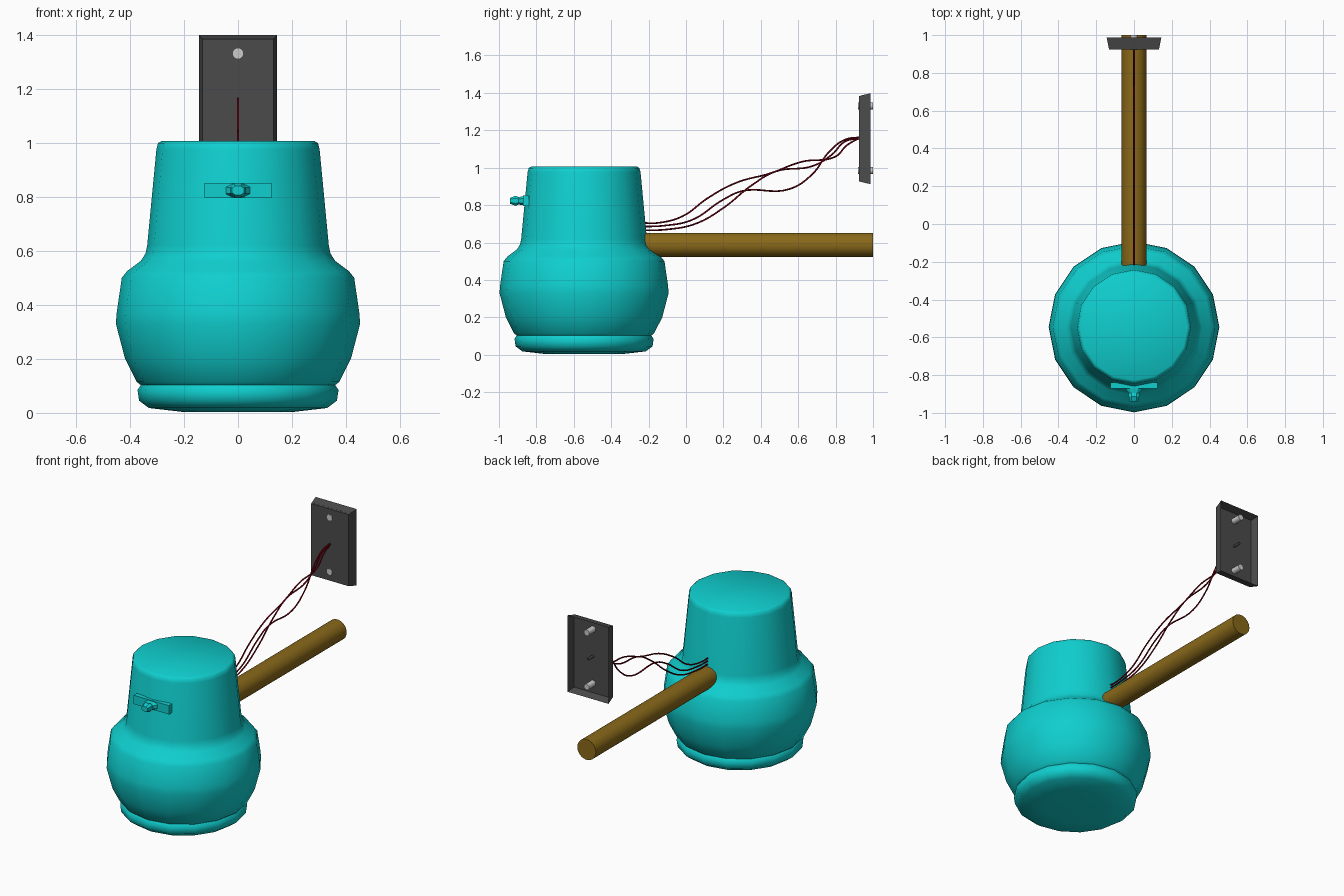
import bpy, bmesh
from math import pi, cos, sin, radians
from mathutils import Vector

if "Cube" in bpy.data.objects:
    bpy.data.objects.remove(bpy.data.objects["Cube"])

def material(name, rgb):
    m = bpy.data.materials.new(name)
    m.diffuse_color = (*rgb, 1)
    m.use_nodes = True
    m.node_tree.nodes["Principled BSDF"].inputs["Base Color"].default_value = m.diffuse_color
    return m

TEAL = material("teal", (0.005, 0.62, 0.62))
BROWN = material("brown", (0.25, 0.14, 0.01))
RED = material("dark_red", (0.16, 0.0, 0.005))
DARK = material("dark_grey", (0.07, 0.07, 0.07))

def finish(name, bm, mat=None, smooth=None):
    bmesh.ops.recalc_face_normals(bm, faces=bm.faces)
    me = bpy.data.meshes.new(name)
    bm.to_mesh(me)
    bm.free()
    ob = bpy.data.objects.new(name, me)
    bpy.context.collection.objects.link(ob)
    if mat:
        me.materials.append(mat)
    if smooth:
        bpy.ops.object.select_all(action='DESELECT')
        ob.select_set(True)
        bpy.context.view_layer.objects.active = ob
        bpy.ops.object.shade_smooth_by_angle(angle=radians(smooth))
    return ob

def loft(rings):
    """Skin closed rings of points and cap both ends."""
    bm = bmesh.new()
    vs = [[bm.verts.new(p) for p in r] for r in rings]
    n = len(vs[0])
    for a, b in zip(vs, vs[1:]):
        for i in range(n):
            j = (i + 1) % n
            bm.faces.new((a[i], a[j], b[j], b[i]))
    bm.faces.new(vs[0])
    bm.faces.new(vs[-1])
    return bm

def rod(name, y0, y1, z, r, mat=None, sides=32):
    ring = lambda y: [(r * cos(2 * pi * i / sides), y, z + r * sin(2 * pi * i / sides))
                      for i in range(sides)]
    return finish(name, loft([ring(y0), ring(y1)]), mat, 40)

# Bell-shaped body, 16 sides
profile = [(0.20, 0.003), (0.33, 0.018), (0.366, 0.045), (0.372, 0.085), (0.36, 0.103),
           (0.375, 0.115), (0.418, 0.20), (0.452, 0.33), (0.449, 0.37), (0.43, 0.50),
           (0.41, 0.525), (0.36, 0.562), (0.342, 0.59), (0.336, 0.62), (0.302, 0.975),
           (0.296, 0.998), (0.283, 1.006)]
CY = -0.545
rings = [[(r * cos(pi * i / 8), CY + r * sin(pi * i / 8), z) for i in range(16)]
         for r, z in profile]
finish("body", loft(rings), TEAL, 50)

# Front bracket: flat bar and faceted knob
def box_ring(y, hx, hz, z=0.823):
    return [(-hx, y, z - hz), (hx, y, z - hz), (hx, y, z + hz), (-hx, y, z + hz)]

def oct_ring(y, hx, hz, z=0.823):
    c = 0.5
    return [(hx * a, y, z + hz * b) for a, b in
            [(1, -c), (1, c), (c, 1), (-c, 1), (-1, c), (-1, -c), (-c, -1), (c, -1)]]

finish("bracket_bar", loft([box_ring(-0.84, 0.124, 0.028), box_ring(-0.872, 0.124, 0.028)]), TEAL)
finish("bracket_knob", loft([oct_ring(-0.865, 0.05, 0.025), oct_ring(-0.895, 0.028, 0.02),
                             oct_ring(-0.912, 0.028, 0.027), oct_ring(-0.94, 0.022, 0.016)]),
       TEAL, 30)

# Horizontal support pole
rod("support_pole", -0.22, 1.0, 0.587, 0.065, BROWN)

# Hollow wall plate, open at the back
bm = loft([box_ring(0.925, 0.132, 0.228, 1.155), box_ring(0.987, 0.145, 0.243, 1.155)])
bm.faces.ensure_lookup_table()
back = bm.faces[-1]
bmesh.ops.inset_individual(bm, faces=[back], thickness=0.008)
for v in back.verts:
    v.co.y = 0.935
    v.co.x *= 0.92
    v.co.z = 1.155 + (v.co.z - 1.155) * 0.95
finish("wall_plate", bm, DARK)

# Screws and cable plug
for i, z in enumerate((1.33, 0.985)):
    rod(f"screw_{i + 1}", 0.92, 1.0, z, 0.019, None, 24)
rod("cable_plug", 0.922, 0.985, 1.157, 0.008, DARK, 16)

# Three sagging wires in the centre plane (y, z points)
wires = [
    [(-.24, .705), (-.15, .705), (-.02, .74), (.12, .84), (.27, .92), (.45, .97), (.62, 1.032),
     (.80, 1.06), (.86, 1.12), (.93, 1.16)],
    [(-.24, .685), (-.12, .69), (.03, .72), (.2, .83), (.3, .875), (.55, .885), (.67, .96),
     (.77, 1.09), (.85, 1.15), (.93, 1.163)],
    [(-.24, .665), (-.1, .67), (.05, .70), (.2, .785), (.35, .905), (.48, .98), (.68, 1.01),
     (.78, 1.07), (.85, 1.14), (.93, 1.157)],
]
for k, pts in enumerate(wires):
    cu = bpy.data.curves.new(f"wire_{k + 1}", 'CURVE')
    cu.dimensions = '3D'
    cu.bevel_depth = 0.0045
    cu.bevel_resolution = 2
    cu.use_fill_caps = True
    cu.resolution_u = 8
    sp = cu.splines.new('BEZIER')
    sp.bezier_points.add(len(pts) - 1)
    for bp, (y, z) in zip(sp.bezier_points, pts):
        bp.co = Vector((0, y, z))
        bp.handle_left_type = bp.handle_right_type = 'AUTO'
    cu.materials.append(RED)
    bpy.context.collection.objects.link(bpy.data.objects.new(f"wire_{k + 1}", cu))
